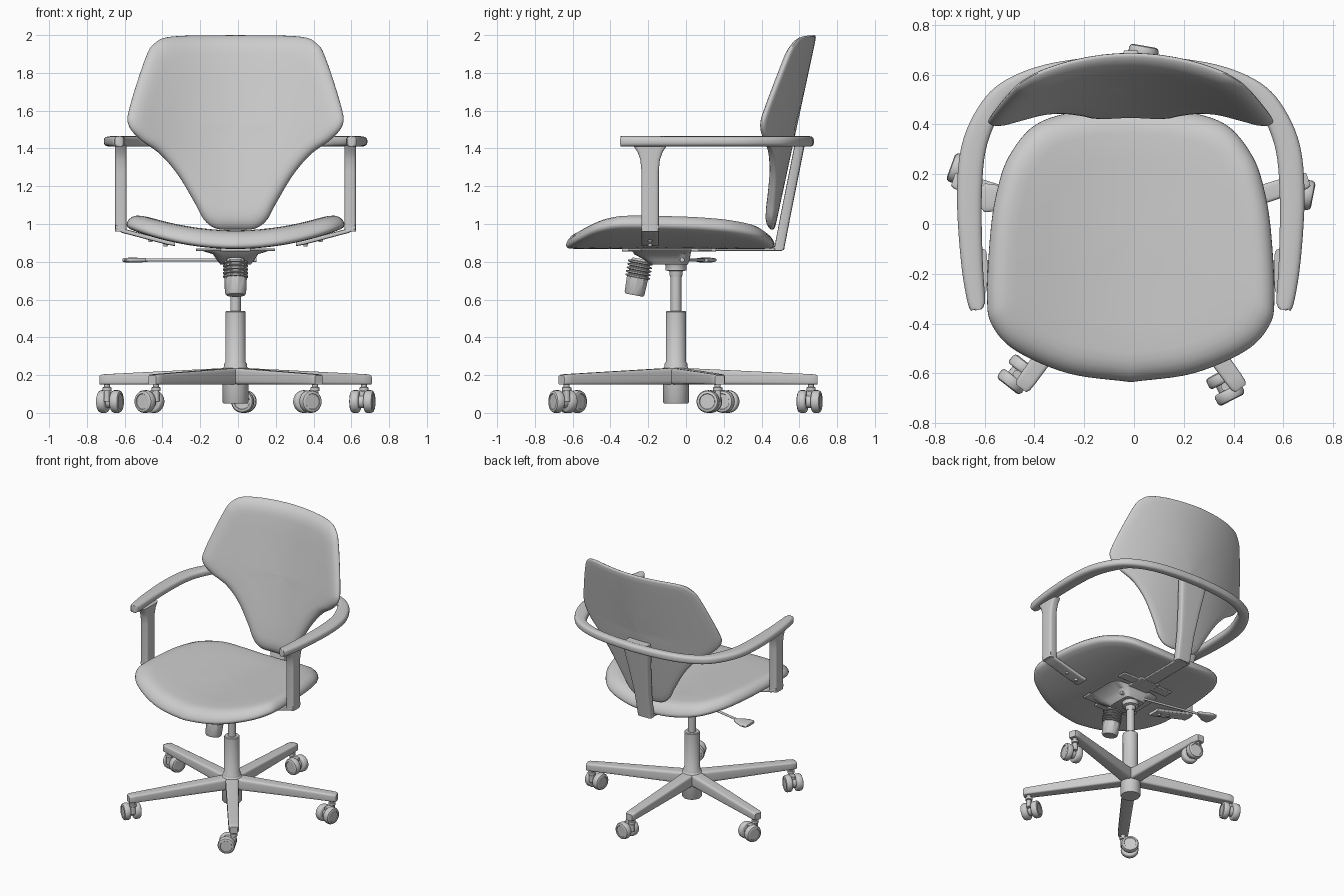
import bpy, bmesh, math
from mathutils import Vector, Matrix

old = bpy.data.objects.get("Cube")
if old:
    bpy.data.objects.remove(old, do_unlink=True)

CX, HUB_Y = -0.013, -0.053      # chair centre line and column position
X, Y, Z = Vector((1, 0, 0)), Vector((0, 1, 0)), Vector((0, 0, 1))

grey = bpy.data.materials.new("light grey")
grey.use_nodes = True
GREY = (0.6, 0.6, 0.6, 1)
grey.diffuse_color = GREY
grey.node_tree.nodes["Principled BSDF"].inputs["Base Color"].default_value = GREY


def finish(name, bm, angle=35, bevel=0):
    bmesh.ops.recalc_face_normals(bm, faces=bm.faces)
    mesh = bpy.data.meshes.new(name)
    bm.to_mesh(mesh)
    bm.free()
    mesh.materials.append(grey)
    obj = bpy.data.objects.new(name, mesh)
    bpy.context.collection.objects.link(obj)
    bpy.ops.object.select_all(action='DESELECT')
    obj.select_set(True)
    bpy.context.view_layer.objects.active = obj
    bpy.ops.object.shade_smooth_by_angle(angle=math.radians(angle))
    if bevel:
        mod = obj.modifiers.new("soft edges", 'BEVEL')
        mod.width, mod.segments = bevel, 2
    return obj


def smooth_path(points, steps=6):
    """Catmull-Rom curve through points of any dimension."""
    pts = [Vector(p) for p in points]
    pts = [2 * pts[0] - pts[1]] + pts + [2 * pts[-1] - pts[-2]]
    out = []
    for a, b, c, d in zip(pts, pts[1:], pts[2:], pts[3:]):
        for i in range(steps):
            t = i / steps
            out.append(0.5 * (2 * b + (c - a) * t + (2 * a - 5 * b + 4 * c - d) * t * t
                              + (3 * b - a - 3 * c + d) * t ** 3))
    return out + [pts[-2]]


def skin(bm, rings):
    loops = [[bm.verts.new(p) for p in ring] for ring in rings]
    n = len(loops[0])
    for a, b in zip(loops, loops[1:]):
        for i in range(n):
            bm.faces.new((a[i], a[(i + 1) % n], b[(i + 1) % n], b[i]))
    bm.faces.new(loops[0])
    bm.faces.new(loops[-1])


def loft(name, frames, power=4, sides=20, angle=40):
    """Rounded bar; each frame is centre, two axes and two half sizes."""
    bm = bmesh.new()
    rings = []
    for c, u, v, hu, hv in frames:
        ring = []
        for k in range(sides):
            a = 2 * math.pi * (k + 0.5) / sides
            ca, sa = math.cos(a), math.sin(a)
            pu = math.copysign(abs(ca) ** (2 / power), ca) * hu
            pv = math.copysign(abs(sa) ** (2 / power), sa) * hv
            ring.append(Vector(c) + u * pu + v * pv)
        rings.append(ring)
    skin(bm, rings)
    return finish(name, bm, angle)


def turned(name, base, axis, profile, sides=32, bevel=0):
    """Round part: profile is (distance along axis, radius)."""
    rot = Vector(axis).normalized().to_track_quat('Z', 'Y').to_matrix()
    bm = bmesh.new()
    skin(bm, [[Vector(base) + rot @ Vector((r * math.cos(a), r * math.sin(a), h))
               for a in (2 * math.pi * k / sides for k in range(sides))] for h, r in profile])
    return finish(name, bm, 35, bevel)


def box(name, centre, size, bevel=0.006):
    bm = bmesh.new()
    bmesh.ops.create_cube(bm, size=1, matrix=Matrix.Translation(centre) @ Matrix.Diagonal((*size, 1)))
    return finish(name, bm, 35, bevel)


def pad(name, half, middle, profile, place):
    """Cushion: shrinking copies of a mirrored outline, bent by place()."""
    right = smooth_path(half)
    outline = right + [Vector((-p.x, p.y)) for p in right[-2:0:-1]]
    mid = Vector((0, middle))
    bm = bmesh.new()
    skin(bm, [[place(*(mid + (p - mid) * s), h) for p in outline] for s, h in profile])
    return finish(name, bm, 50)


# Cushions: flat underside, rolled upper edge
ROLL = [(0.01, 0), (0.25, 0), (0.5, 0), (0.75, 0), (0.9, 0), (0.97, 0.002), (0.992, 0.008), (1, 0.018),
        (0.997, 0.03), (0.98, 0.05), (0.95, 0.07), (0.91, 0.085), (0.86, 0.094), (0.8, 0.098),
        (0.6, 0.098), (0.4, 0.098), (0.2, 0.098), (0.01, 0.098)]
seat_half = [(0, -.635), (.25, -.6), (.46, -.51), (.555, -.41), (.577, -.3), (.565, -.05),
             (.54, .12), (.49, .27), (.38, .4), (.2, .455), (0, .47)]
pad("seat", seat_half, -0.05, ROLL,
    lambda u, v, h: Vector((CX + u, v, 0.868 + h + 0.11 * (u / 0.577) ** 2)))

back_half = [(0, .97), (.1, .975), (.165, 1.02), (.215, 1.11), (.305, 1.26), (.4, 1.37), (.505, 1.447),
             (.567, 1.525), (.56, 1.62), (.48, 1.87), (.43, 1.955), (.33, 1.993), (0, 2)]
pad("backrest", back_half, 1.52, [(s, h * 0.65) for s, h in ROLL],
    lambda u, v, h: Vector((CX + u, 0.47 + (v - 0.97) * 0.215 - 0.52 * u * u - h, v)))

# Arm loop: wide pads at the sides, slimmer bar behind the backrest
arm = [(.612, -.345, .012), (.614, -.335, .026), (.62, -.31, .036), (.638, -.15, .044), (.648, .1, .05),
       (.632, .3, .05), (.575, .445, .045), (.5, .54, .034), (.36, .605, .03), (.18, .637, .03), (0, .647, .03)]
for side, label in ((1, "left"), (-1, "right")):
    path = smooth_path(arm, 5)
    frames = []
    for i, p in enumerate(path):
        t = path[min(i + 1, len(path) - 1)] - path[max(i - 1, 0)]
        across = Vector((side * t.y, -t.x, 0)).normalized() if i < len(path) - 1 else Y
        frames.append(((CX + side * p.x, p.y, 1.437), across, Z, p.z, 0.028))
    loft(label + "_armrest", frames, 3)

    # Post with flared top, and foot plate following the seat underside
    x = CX + side * 0.607
    loft(label + "_arm_post", [((x, -.19, z), X, Y, .031, w) for z, w in
                               ((.96, .046), (1.28, .046), (1.34, .052), (1.38, .066), (1.415, .09))], 5)
    foot = [(.635, .985), (.6, .965), (.55, .952), (.45, .925), (.36, .902), (.32, .895)]
    loft(label + "_arm_foot", [((CX + side * fx, -.19, fz), Y, Z, .046, .012) for fx, fz in foot], 6)
    for fx in (.37, .45):
        turned(label + "_foot_bolt", (CX + side * fx, -.19, .88 + (fx - .37) * .3), Z,
               [(0, .01), (.02, .014)], 12)

# Upright behind the backrest and its strap under the seat
loft("back_upright", [((CX, y, z), X, Y, w, .027) for y, z, w in
                      ((.492, .862, .055), (.53, 1.06, .062), (.57, 1.26, .085), (.604, 1.43, .11))], 6)
box("back_strap", (CX, .28, .866), (.1, .46, .016), .004)
box("arm_loop_bracket", (CX, .585, 1.437), (.18, .08, .045))

# Tilt mechanism
box("seat_plate", (CX, -.09, .862), (.16, .5, .016), .004)
for y in (-.27, .1):
    box("plate_wing", (CX, y, .864), (.42, .07, .014), .004)
loft("tilt_housing", [((CX, y, z), X, Y, hx, hy) for y, z, hx, hy in
                      ((-.09, .785, .08, .1), (-.1, .81, .1, .12), (-.125, .84, .12, .15),
                       (-.13, .865, .2, .16))], 6)
turned("housing_neck", (CX, HUB_Y, .72), Z, [(0, .032), (.03, .036), (.035, .055), (.06, .055), (.07, .06)])

# Height lever with paddle, and the pin on the other side
turned("lever_rod", (CX, .0, .81), (-.5, .1, 0), [(0, .008), (.52, .008)], 12)
loft("lever_paddle", [((x, .105, .809), Y, Z, w, h) for x, w, h in
                      ((-.48, .012, .009), (-.51, .03, .012), (-.56, .055, .013), (-.6, .058, .012),
                       (-.612, .045, .008))], 3)
turned("lever_pin", (CX, -.02, .81), X, [(0, .012), (.11, .012)], 12)

# Tension knob: ribbed sleeve above a faceted grip
knob_top, knob_axis = Vector((CX, -.238, .815)), Vector((0, -.036, -.19))
ribs = [(0, .045)]
for i in range(5):
    d = .012 + i * .019
    ribs += [(d, .052), (d + .004, .066), (d + .011, .066), (d + .015, .052)]
turned("knob_sleeve", knob_top, knob_axis, ribs)
turned("knob_grip", knob_top, knob_axis, [(.09, .05), (.1, .06), (.185, .056), (.195, .05)], 10)

# Column
turned("gas_piston", (CX, HUB_Y, .5), Z, [(0, .028), (.26, .028)])
turned("column_tube", (CX, HUB_Y, .2), Z, [(0, .06), (.06, .06), (.07, .053), (.335, .053), (.34, .048)])
turned("base_hub", (CX, HUB_Y, .05), Z, [(0, .064), (.006, .068), (.185, .068), (.195, .06)])

# Five-star base and twin-wheel casters: leg angle, caster axle angle, trailing side
for leg, axle, trail in ((18, -11, -1), (90, 80, -1), (162, 160, -1), (234, 232, -1), (306, 297, -1)):
    a, b = math.radians(leg), math.radians(axle)
    out, wide = Vector((math.cos(a), math.sin(a), 0)), Vector((-math.sin(a), math.cos(a), 0))
    hub = Vector((CX, HUB_Y, 0))
    loft("base_leg", [(hub + out * r + Z * (.15 + top) / 2, wide, Z, w, (top - .15) / 2) for r, top, w in
                      ((0, .24, .045), (.06, .237, .045), (.7, .206, .036), (.735, .204, .034),
                       (.75, .198, .026))], 6)
    stem = hub + out * .715
    ax = Vector((math.cos(b), math.sin(b), 0))
    centre = stem + Vector((-ax.y, ax.x, 0)) * .045 * trail + Z * .06
    turned("caster_stem", stem + Z * .07, Z, [(0, .014), (.045, .014), (.047, .024), (.065, .024),
                                              (.067, .016), (.09, .016)], 16)
    turned("caster_axle", centre - ax * .03, ax, [(0, .035), (.06, .035)], 20)
    yoke = (stem + centre) / 2
    loft("caster_yoke", [((yoke.x, yoke.y, z), ax, Vector((-ax.y, ax.x, 0)), .016, .04)
                         for z in (.06, .1, .112)], 4)
    for s in (1, -1):
        turned("caster_wheel", centre + ax * s * .014, ax * s,
               [(0, .05), (.003, .056), (.01, .06), (.034, .06), (.044, .055), (.048, .046),
                (.048, .042), (.044, .04)], 28)
